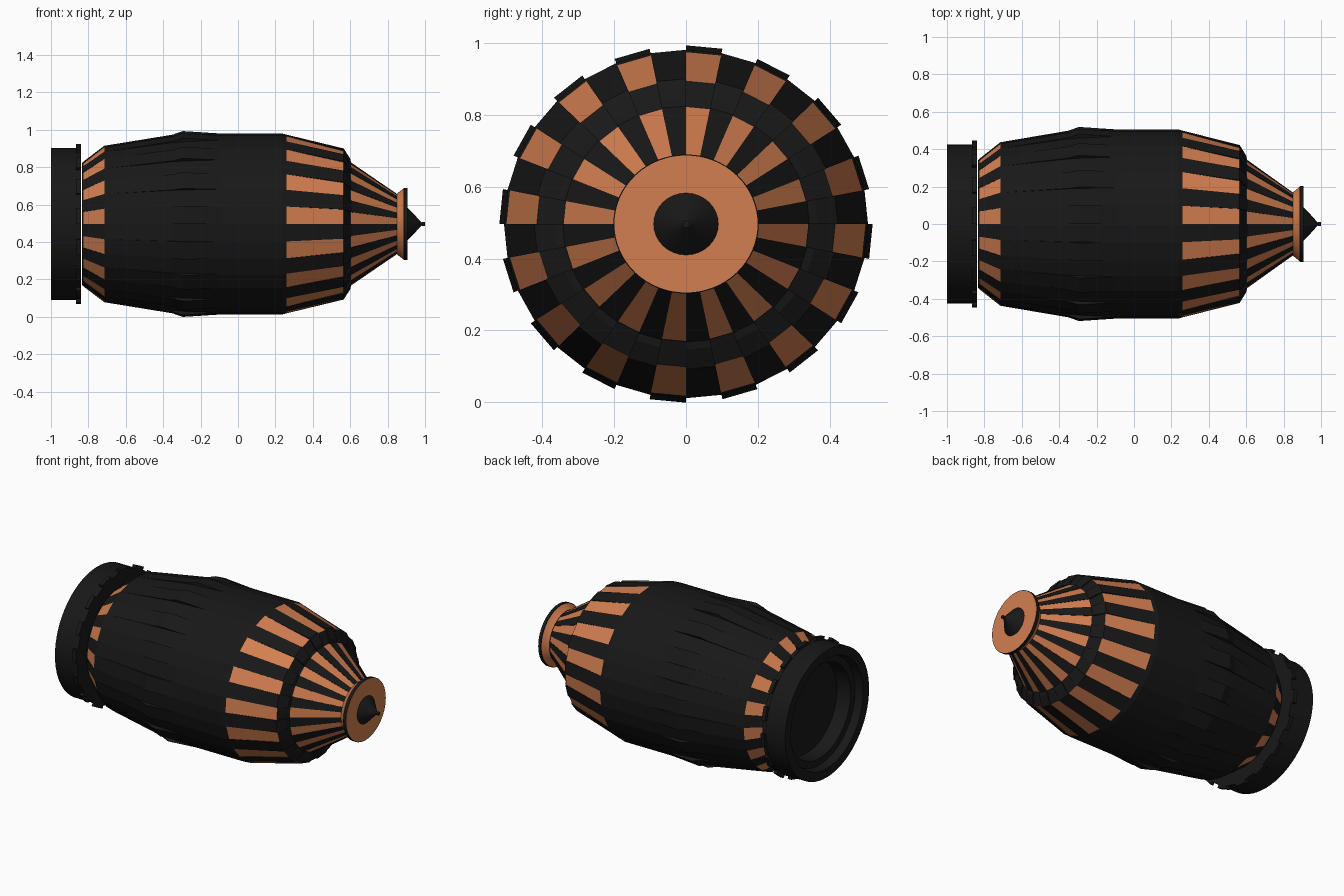
import bpy, bmesh
from math import sin, cos, pi

if "Cube" in bpy.data.objects:
    bpy.data.objects.remove(bpy.data.objects["Cube"])

ZC, SQUASH = 0.496, 0.957   # axis height and slight flattening in z
N = 32


def material(name, rgb):
    m = bpy.data.materials.new(name)
    m.diffuse_color = (*rgb, 1)
    m.use_nodes = True
    m.node_tree.nodes["Principled BSDF"].inputs["Base Color"].default_value = m.diffuse_color
    return m


DARK = material("dark_metal", (0.009, 0.009, 0.009))
COPPER = material("copper", (0.65, 0.21, 0.08))


def point(x, r, step, n=N):
    a = 2 * pi * step / n
    return (x, r * sin(a), ZC + SQUASH * r * cos(a))


def finish(name, bm, smooth=False):
    bmesh.ops.remove_doubles(bm, verts=bm.verts, dist=1e-5)
    bmesh.ops.dissolve_degenerate(bm, dist=1e-5, edges=bm.edges)
    bmesh.ops.recalc_face_normals(bm, faces=bm.faces)
    me = bpy.data.meshes.new(name)
    bm.to_mesh(me)
    bm.free()
    me.materials.append(DARK)
    me.materials.append(COPPER)
    ob = bpy.data.objects.new(name, me)
    bpy.context.collection.objects.link(ob)
    if smooth:
        bpy.context.view_layer.objects.active = ob
        ob.select_set(True)
        bpy.ops.object.shade_smooth_by_angle(angle=0.6)
        ob.select_set(False)


def quad(bm, pts, mat=0):
    pts = list(dict.fromkeys(pts))
    if len(pts) > 2:
        bm.faces.new([bm.verts.new(p) for p in pts]).material_index = mat


def strips(name, low, high, copper, n=N):
    """Alternating strips around the axis: even follow high, odd follow low."""
    bm = bmesh.new()
    for i in range(n):
        prof = low if i % 2 else high
        for j in range(len(low) - 1):
            (xa, ra), (xb, rb) = prof[j], prof[j + 1]
            mat = 1 if i % 2 == 0 and j in copper else 0
            quad(bm, [point(xa, ra, i, n), point(xb, rb, i, n),
                      point(xb, rb, i + 1, n), point(xa, ra, i + 1, n)], mat)
            # step wall between neighbouring strips
            la, lb, ha, hb = low[j], low[j + 1], high[j], high[j + 1]
            if la != ha or lb != hb:
                quad(bm, [point(*la, i, n), point(*lb, i, n),
                          point(*hb, i, n), point(*ha, i, n)])
    finish(name, bm)


def lathe(name, prof, copper=(), n=N, smooth=True):
    bm = bmesh.new()
    for i in range(n):
        for j in range(len(prof) - 1):
            (xa, ra), (xb, rb) = prof[j], prof[j + 1]
            quad(bm, [point(xa, ra, i, n), point(xb, rb, i, n),
                      point(xb, rb, (i + 1) % n, n), point(xa, ra, (i + 1) % n, n)],
                 1 if j in copper else 0)
    finish(name, bm, smooth)


# Barrel with overlapping petals and copper windows
xs = [-0.835, -0.825, -0.715, -0.35, -0.295, -0.10, 0.235, 0.26, 0.565, 0.60, 0.605, 0.85]
lo = [0.340, 0.350, 0.437, 0.492, 0.497, 0.506, 0.506, 0.499, 0.422, 0.365, 0.343, 0.168]
hi = [0.340, 0.347, 0.437, 0.499, 0.519, 0.506, 0.506, 0.499, 0.415, 0.343, 0.340, 0.166]
strips("barrel_petals", list(zip(xs, lo)), list(zip(xs, hi)), {1, 7, 10})

# Toothed flange behind the rear ring
fx = [-0.865, -0.865, -0.84, -0.84]
strips("rear_flange", list(zip(fx, [0.33, 0.428, 0.428, 0.33])),
       list(zip(fx, [0.33, 0.446, 0.446, 0.33])), set())

# Hollow rear ring with stepped recess
lathe("rear_ring", [(-0.86, 0.33), (-0.86, 0.425), (-1.0, 0.425), (-1.0, 0.365),
                    (-0.95, 0.355), (-0.95, 0.31), (-0.86, 0.30), (-0.86, 0.0)], n=64)

# Flared copper collar with dark rim and copper front face
lathe("front_collar", [(0.85, 0.0), (0.85, 0.170), (0.885, 0.198), (0.887, 0.202),
                       (0.906, 0.202), (0.906, 0.199), (0.907, 0.199), (0.907, 0.0)],
      copper=(1, 5, 6), n=64)

# Pointed tip with a tiny knob
lathe("front_tip", [(0.905, 0.0), (0.905, 0.092), (0.925, 0.072), (0.982, 0.008),
                    (0.984, 0.011), (1.0, 0.011), (1.0, 0.0)])
